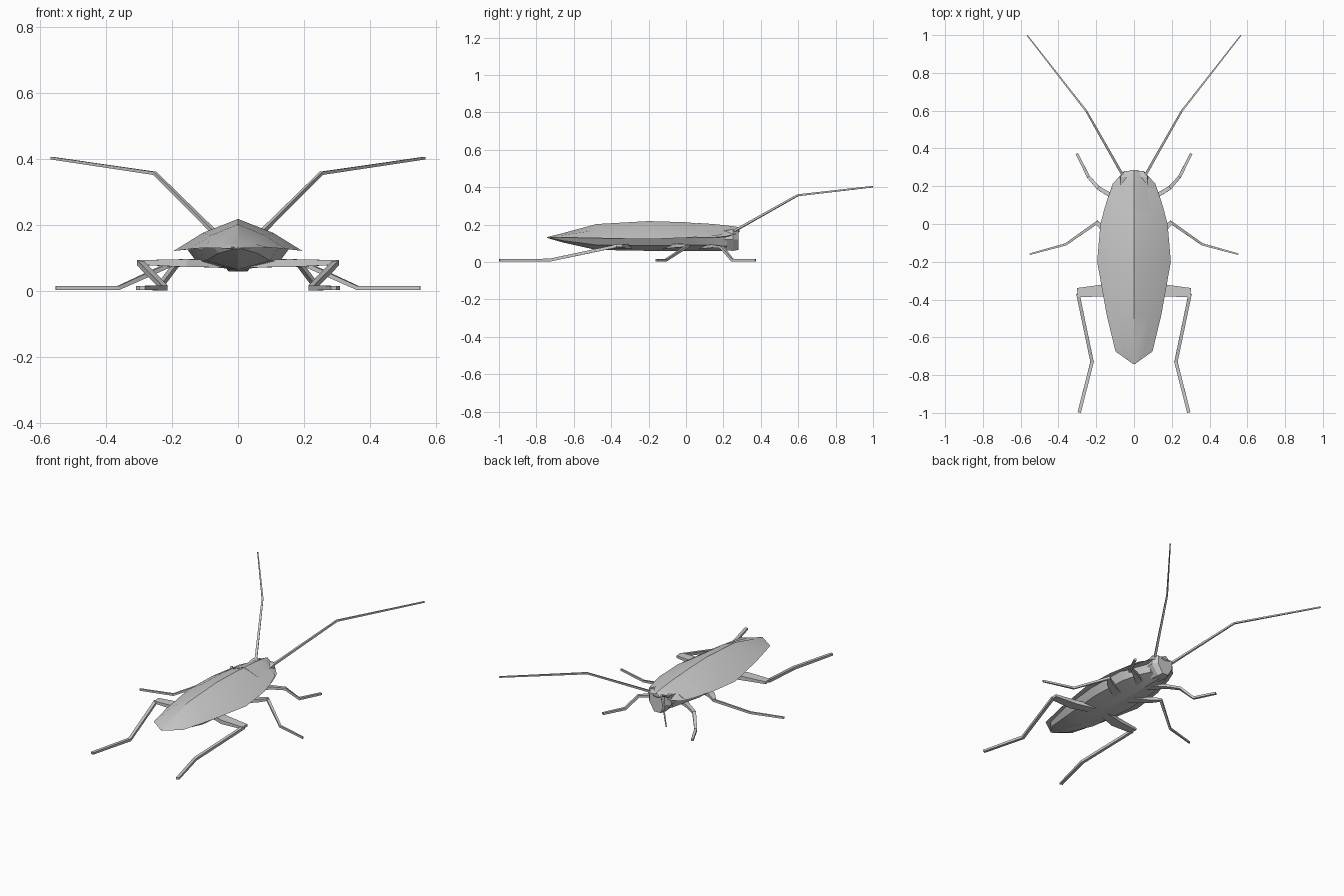
import bpy, bmesh, math
from mathutils import Vector

if "Cube" in bpy.data.objects:
    bpy.data.objects.remove(bpy.data.objects["Cube"])


def loft(name, rings, closed=True, angle=30):
    """Skin a list of equal-length point rings and cap both ends."""
    bm = bmesh.new()
    vs = [[bm.verts.new(p) for p in r] for r in rings]
    n = len(vs[0])
    for a, b in zip(vs, vs[1:]):
        for i in range(n):
            j = (i + 1) % n
            bm.faces.new((a[i], a[j], b[j], b[i]))
    bm.faces.new(vs[0])
    bm.faces.new(vs[-1])
    bmesh.ops.remove_doubles(bm, verts=bm.verts, dist=0.0005)
    bmesh.ops.recalc_face_normals(bm, faces=bm.faces)
    me = bpy.data.meshes.new(name)
    bm.to_mesh(me)
    bm.free()
    ob = bpy.data.objects.new(name, me)
    bpy.context.collection.objects.link(ob)
    if angle:
        bpy.context.view_layer.objects.active = ob
        ob.select_set(True)
        bpy.ops.object.shade_smooth_by_angle(angle=math.radians(angle))
        ob.select_set(False)
    return ob


def limb(name, pts, sizes):
    """Four-sided bent tube; sizes are (half width, half height) per point. Mirrored."""
    for tag, s in (("right", 1), ("left", -1)):
        p = [Vector((x * s, y, z)) for x, y, z in pts]
        rings = []
        for i, c in enumerate(p):
            d = Vector()
            if i:
                d += (c - p[i - 1]).normalized()
            if i < len(p) - 1:
                d += (p[i + 1] - c).normalized()
            side = d.cross(Vector((0, 0, 1))).normalized()
            up = side.cross(d).normalized()
            w, h = sizes[i]
            rings.append([c + side * w * a + up * h * b
                          for a, b in ((1, 1), (-1, 1), (-1, -1), (1, -1))])
        loft(f"{tag}_{name}", rings, angle=0)


def roof(y, w, edge, ridge, under):
    """Roof-shaped cross-section: ridge, shoulders, rim, hollow underside."""
    sh = edge + (ridge - edge) * 0.56
    return [(0, y, ridge), (w * .55, y, sh), (w, y, edge),
            (0, y, under), (-w, y, edge), (-w * .55, y, sh)]


# folded wing cover
loft("wing_cover", [roof(*s) for s in (
    (-.742, .004, .13, .134, .128), (-.675, .098, .132, .15, .135),
    (-.48, .145, .128, .203, .14), (-.2, .195, .122, .219, .15),
    (.0, .178, .13, .213, .15), (.12, .145, .138, .2, .15),
    (.19, .12, .145, .19, .15))], angle=22)

# shield behind the head
loft("neck_shield", [roof(*s) for s in (
    (.06, .163, .132, .209, .14), (.15, .135, .132, .203, .13),
    (.215, .112, .138, .196, .13), (.265, .065, .15, .19, .14),
    (.285, .02, .165, .184, .16))])

# belly with a keel along the middle
loft("belly", [[(-w, y, top), (w, y, top), (w * .78, y, mid), (0, y, bot), (-w * .78, y, mid)]
               for y, w, top, mid, bot in (
    (-.735, .01, .133, .129, .127), (-.66, .075, .136, .115, .105),
    (-.48, .125, .136, .092, .065), (-.2, .16, .135, .088, .06),
    (.03, .145, .14, .09, .06), (.14, .11, .14, .09, .06),
    (.22, .075, .15, .085, .06))], angle=15)

# head
loft("head", [[(-w, y, t), (w, y, t), (w * 1.05, y, .12), (w * .4, y, b), (-w * .4, y, b), (-w * 1.05, y, .12)]
              for y, w, t, b in ((.19, .07, .165, .065), (.25, .072, .175, .06), (.28, .05, .17, .065))],
     angle=15)

# antennae
limb("antenna", [(.055, .25, .162), (.252, .597, .357), (.565, .998, .403)],
     [(.007, .006), (.005, .005), (.003, .004)])

# rear legs
limb("rear_thigh", [(.03, -.31, .082), (.16, -.352, .085), (.3, -.363, .087)],
     [(.025, .01), (.032, .012), (.024, .007)])
limb("rear_shin", [(.297, -.37, .086), (.222, -.73, .01), (.29, -.998, .01)],
     [(.009, .008), (.009, .008), (.009, .006)])

# middle legs
limb("middle_thigh", [(.03, -.1, .08), (.15, -.035, .088), (.198, .008, .088)],
     [(.03, .01), (.018, .01), (.009, .007)])
limb("middle_shin", [(.19, .012, .088), (.362, -.108, .01), (.552, -.16, .01)],
     [(.008, .007), (.006, .006), (.004, .006)])

# front legs
limb("front_leg", [(.03, .09, .08), (.12, .15, .085), (.188, .19, .08), (.24, .248, .01), (.303, .372, .01)],
     [(.025, .01), (.012, .008), (.01, .007), (.008, .007), (.007, .006)])
